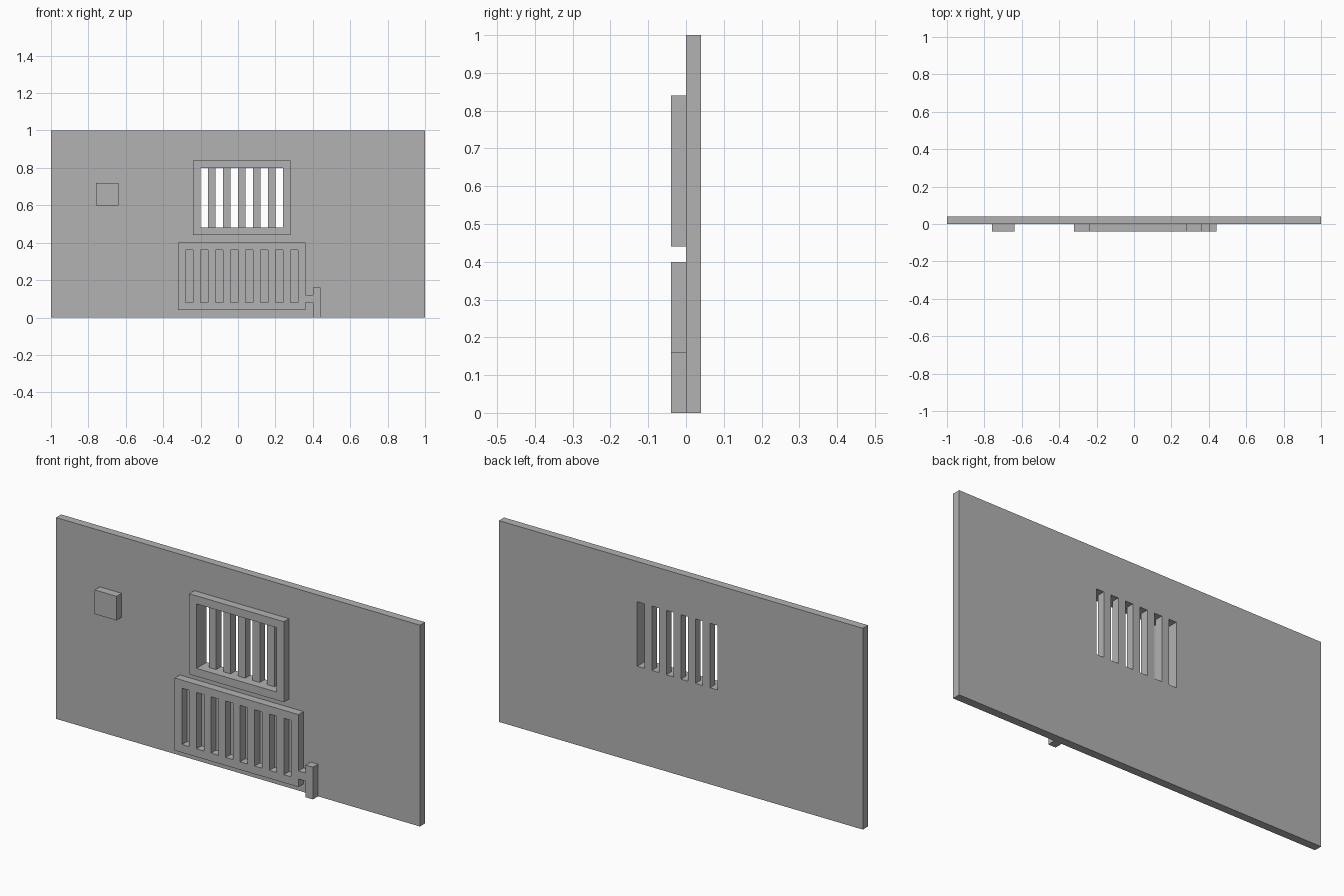
import bpy
import bmesh

if "Cube" in bpy.data.objects:
    bpy.data.objects.remove(bpy.data.objects["Cube"], do_unlink=True)

U = 0.04  # module: every dimension below is a whole number of these

grey = bpy.data.materials.new("mid grey")
grey.use_nodes = True
grey.diffuse_color = (0.45, 0.45, 0.45, 1)
grey.node_tree.nodes["Principled BSDF"].inputs["Base Color"].default_value = grey.diffuse_color


def panel(name, x, z, y, slots=(), slot_z=None):
    """Upright slab spanning x, z and y (in modules), pierced by slots given as (x0, x1)."""
    xs = sorted({*x, *(edge for slot in slots for edge in slot)})
    zs = sorted({*z, *(slot_z or ())})
    bm = bmesh.new()
    verts = {(a, c): bm.verts.new((a * U, y[0] * U, c * U)) for a in xs for c in zs}
    for a, b in zip(xs, xs[1:]):
        for c, d in zip(zs, zs[1:]):
            if (a, b) in slots and (c, d) == slot_z:
                continue
            bm.faces.new([verts[p] for p in ((a, c), (b, c), (b, d), (a, d))])
    # Give the sheet its thickness
    ext = bmesh.ops.extrude_face_region(bm, geom=bm.faces[:], use_keep_orig=True)
    moved = [g for g in ext["geom"] if isinstance(g, bmesh.types.BMVert)]
    bmesh.ops.translate(bm, verts=moved, vec=(0, (y[1] - y[0]) * U, 0))
    bmesh.ops.recalc_face_normals(bm, faces=bm.faces[:])
    mesh = bpy.data.meshes.new(name)
    bm.to_mesh(mesh)
    bm.free()
    mesh.materials.append(grey)
    obj = bpy.data.objects.new(name, mesh)
    bpy.context.collection.objects.link(obj)
    return obj


def slot_row(start, count):
    """Slots one module wide with one-module bars between them."""
    return [(start + 2 * i, start + 2 * i + 1) for i in range(count)]


BACK = (0, 1)
FRONT = (-1, 0)

# Wall with the barred window opening
panel("wall", (-25, 25), (0, 25), BACK, slot_row(-5, 6), (12, 20))
# Raised frame around the window
panel("window_frame", (-6, 7), (11, 21), FRONT, [(-5, 6)], (12, 20))
# Slotted radiator with its pipe
panel("radiator", (-8, 9), (1, 10), FRONT, slot_row(-7, 8), (2, 9))
panel("radiator_pipe_joint", (9, 10), (2, 3), FRONT)
panel("radiator_pipe", (10, 11), (0, 4), FRONT)
# Small square box on the wall
panel("wall_box", (-19, -16), (15, 18), FRONT)
